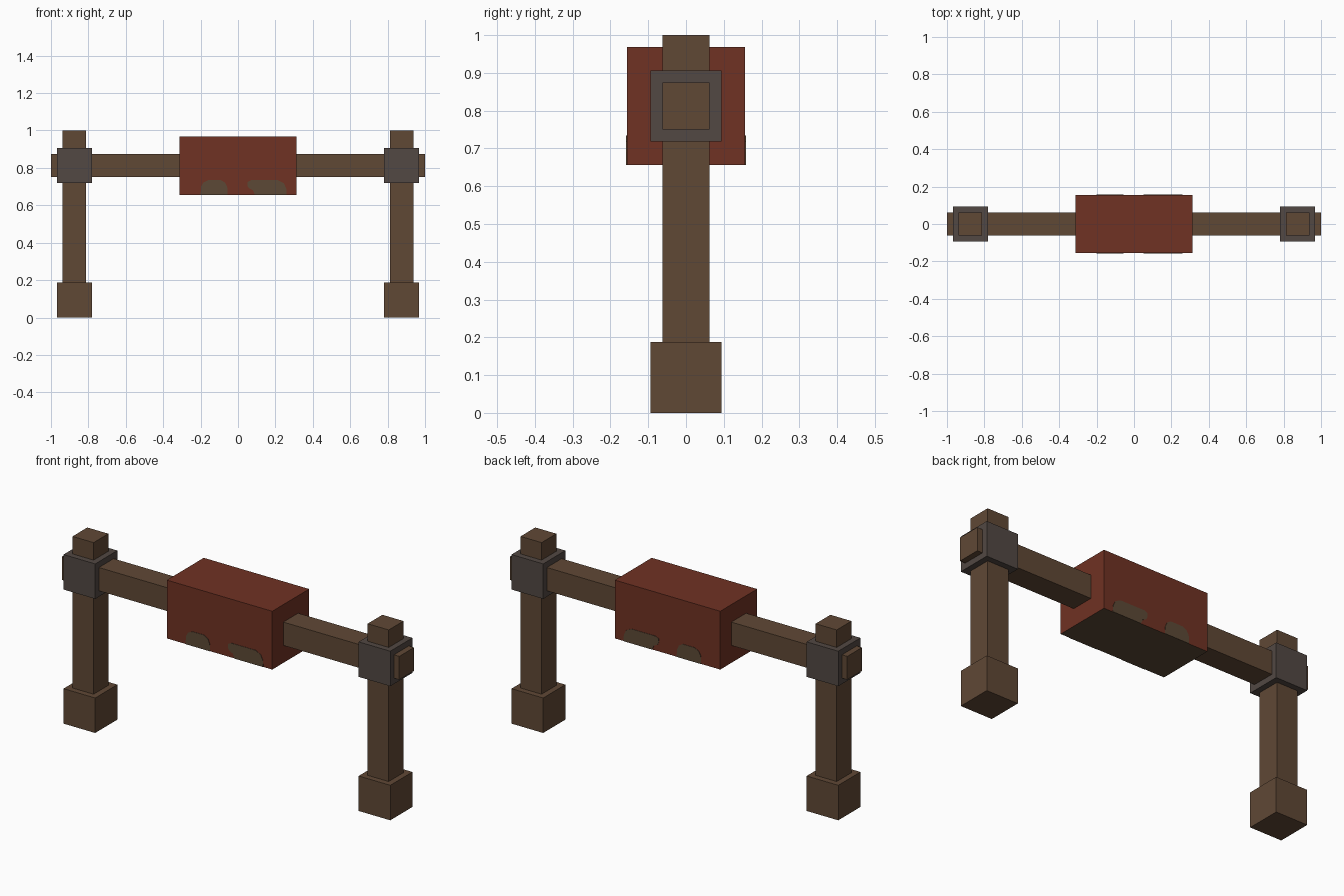
import bpy
import bmesh
from mathutils import Matrix

cube = bpy.data.objects.get("Cube")
if cube:
    bpy.data.objects.remove(cube, do_unlink=True)


def material(name, rgb):
    """Flat material from 0-255 display values, stored as linear."""
    lin = [((c / 255 + 0.055) / 1.055) ** 2.4 for c in rgb]
    m = bpy.data.materials.new(name)
    m.use_nodes = True
    m.diffuse_color = (*lin, 1)
    m.node_tree.nodes["Principled BSDF"].inputs["Base Color"].default_value = (*lin, 1)
    return m


WOOD = material("brown wood", (96, 72, 53))
IRON = material("grey iron", (82, 72, 67))
RED = material("red cloth", (112, 50, 35))
WORN = material("worn patch", (92, 73, 54))


def finish(name, bm, *mats):
    bmesh.ops.recalc_face_normals(bm, faces=bm.faces)
    mesh = bpy.data.meshes.new(name)
    bm.to_mesh(mesh)
    bm.free()
    for m in mats:
        mesh.materials.append(m)
    obj = bpy.data.objects.new(name, mesh)
    bpy.context.collection.objects.link(obj)
    return obj


def box(name, center, size, *mats):
    bm = bmesh.new()
    bmesh.ops.create_cube(bm, size=1, matrix=Matrix.Translation(center) @ Matrix.Diagonal((*size, 1)))
    return finish(name, bm, *mats)


def plate(name, outline, y, mat, depth=0.004):
    """Thin upright plate from an x-z outline, centred on y."""
    bm = bmesh.new()
    face = bm.faces.new([bm.verts.new((x, y - depth / 2, z)) for x, z in outline])
    ext = bmesh.ops.extrude_face_region(bm, geom=[face])
    bmesh.ops.translate(bm, vec=(0, depth, 0),
                        verts=[v for v in ext["geom"] if isinstance(v, bmesh.types.BMVert)])
    return finish(name, bm, mat)


# Posts, feet and iron joints at both ends
for side, s in (("left", 1), ("right", -1)):
    x = 0.875 * s
    box(f"{side}_post", (x, 0, 0.5), (0.125, 0.125, 1.0), WOOD)
    box(f"{side}_foot", (x, 0, 0.09375), (0.1875, 0.1875, 0.1875), WOOD)
    box(f"{side}_joint", (x, 0, 0.8125), (0.1875, 0.1875, 0.1875), IRON)

# Crossbeam
box("crossbeam", (0, 0, 0.8125), (2.0, 0.125, 0.125), WOOD)

# Padded cover with a bare underside
cover = box("cover", (0, 0, 0.8125), (0.625, 0.3125, 0.3125), RED, WORN)
for p in cover.data.polygons:
    p.material_index = 1 if p.normal.z < -0.5 else 0

# Worn patches along the lower edge, front and back
Z = 0.6563
small = [(-0.2, Z), (-0.055, Z), (-0.057, 0.695), (-0.068, 0.72), (-0.09, 0.734),
         (-0.16, 0.734), (-0.185, 0.722), (-0.198, 0.7)]
large = [(0.09, Z), (0.26, Z), (0.258, 0.69), (0.245, 0.718), (0.215, 0.734),
         (0.07, 0.734), (0.052, 0.725), (0.05, 0.705), (0.06, 0.69), (0.08, 0.68)]
for where, y in (("front", -0.1563), ("back", 0.1563)):
    plate(f"{where}_small_patch", small, y, WORN)
    plate(f"{where}_large_patch", large, y, WORN)
